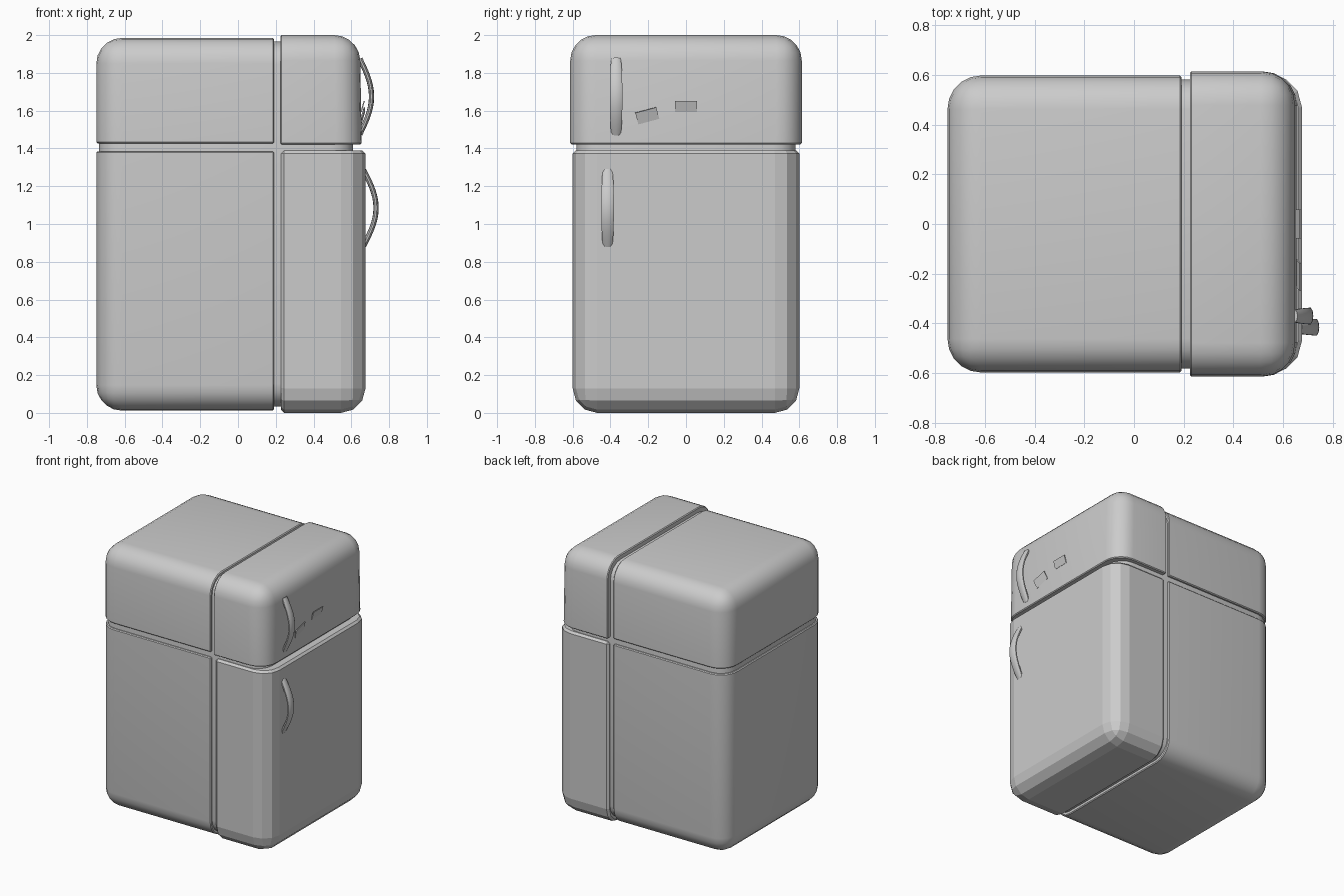
import bpy, bmesh, math
from mathutils import Matrix, Vector

if "Cube" in bpy.data.objects:
    bpy.data.objects.remove(bpy.data.objects["Cube"])


def finish(name, bm, angle=30):
    bmesh.ops.recalc_face_normals(bm, faces=bm.faces)
    me = bpy.data.meshes.new(name)
    bm.to_mesh(me)
    bm.free()
    ob = bpy.data.objects.new(name, me)
    bpy.context.collection.objects.link(ob)
    bpy.ops.object.select_all(action='DESELECT')
    ob.select_set(True)
    bpy.context.view_layer.objects.active = ob
    if angle:
        bpy.ops.object.shade_smooth_by_angle(angle=math.radians(angle))
    return ob


def sign(v):
    return 0 if abs(v) < 0.01 else (1 if v > 0 else -1)


def rounded_box(name, x, y, z, radius, segs, x_out, z_out, rim=0.006, lean=0.0, angle=30):
    """Box rounded only on edges that belong to the outer x, outer z and side faces."""
    bm = bmesh.new()
    bmesh.ops.create_cube(bm, size=1)
    edges = []
    for e in bm.edges:
        m = (e.verts[0].co + e.verts[1].co) / 2
        if sign(m.x) in x_out and sign(m.z) in z_out:
            edges.append(e)
    lo, hi = Vector((x[0], -y, z[0])), Vector((x[1], y, z[1]))
    for v in bm.verts:
        t = v.co + Vector((.5, .5, .5))
        v.co = Vector([lo[i] + (hi[i] - lo[i]) * t[i] for i in range(3)])
        if v.co.x > 0.4 and v.co.z > 1.5:
            v.co.x -= lean
    bmesh.ops.bevel(bm, geom=edges, offset=radius, segments=segs, profile=0.5, affect='EDGES')
    if rim:
        sharp = [e for e in bm.edges if e.is_manifold and e.calc_face_angle() > 1.2]
        bmesh.ops.bevel(bm, geom=sharp, offset=rim, segments=1, profile=0.5, affect='EDGES')
    return finish(name, bm, angle)


# cabinet halves and the recessed core seen in the gaps
rounded_box("lower_cabinet", (-0.75, 0.19), 0.595, (0.012, 1.385), 0.135, 5, (0, -1), (0, -1))
rounded_box("upper_cabinet", (-0.75, 0.19), 0.597, (1.427, 1.985), 0.135, 5, (0, -1), (0, 1))
rounded_box("inner_core", (-0.735, 0.61), 0.58, (0.035, 1.965), 0.12, 4, (0, -1, 1), (0, -1, 1), rim=0)

# doors
rounded_box("freezer_door", (0.225, 0.655), 0.613, (1.422, 2.0), 0.135, 5, (0, 1), (0, 1), lean=0.01)
rounded_box("main_door", (0.228, 0.675), 0.6, (0.0, 1.388), 0.13, 3, (0, 1), (0, -1), rim=0.015, angle=0)


# bowed handles: elliptical section swept along an arc
def handle(name, x, y, z0, z1, depth):
    bm = bmesh.new()
    n, sides = 14, 10
    rings = []
    for i in range(n + 1):
        t = i / n
        bow = math.sin(math.pi * t)
        slope = math.atan2(depth * math.pi * math.cos(math.pi * t), z1 - z0)
        w, th = 0.025 + 0.01 * bow ** 0.5, 0.014
        c = Vector((x + depth * bow, y, z0 + (z1 - z0) * t))
        out = Vector((math.cos(slope), 0, -math.sin(slope)))
        ring = []
        for k in range(sides):
            a = 2 * math.pi * k / sides
            ring.append(bm.verts.new(c + out * (th * math.cos(a)) + Vector((0, w * math.sin(a), 0))))
        rings.append(ring)
    for a, b in zip(rings, rings[1:]):
        for k in range(sides):
            j = (k + 1) % sides
            bm.faces.new((a[k], a[j], b[j], b[k]))
    bm.faces.new(rings[0])
    bm.faces.new(rings[-1])
    finish(name, bm, 45)


handle("freezer_handle", 0.645, -0.37, 1.475, 1.875, 0.062)
handle("main_handle", 0.665, -0.415, 0.885, 1.285, 0.066)


# small paper notes stuck on the freezer door, lower edges lifting
def note(name, y, z, w, h, roll):
    bm = bmesh.new()
    bmesh.ops.create_cube(bm, size=1, matrix=Matrix.Diagonal((0.006, w, h, 1)))
    m = (Matrix.Translation((0.66, y, z)) @ Matrix.Rotation(math.radians(roll), 4, 'X')
         @ Matrix.Rotation(math.radians(16), 4, 'Y'))
    bmesh.ops.transform(bm, matrix=m, verts=bm.verts)
    finish(name, bm, 0)


note("tilted_note", -0.205, 1.573, 0.115, 0.065, 15)
note("straight_note", 0.0, 1.622, 0.115, 0.06, 0)
